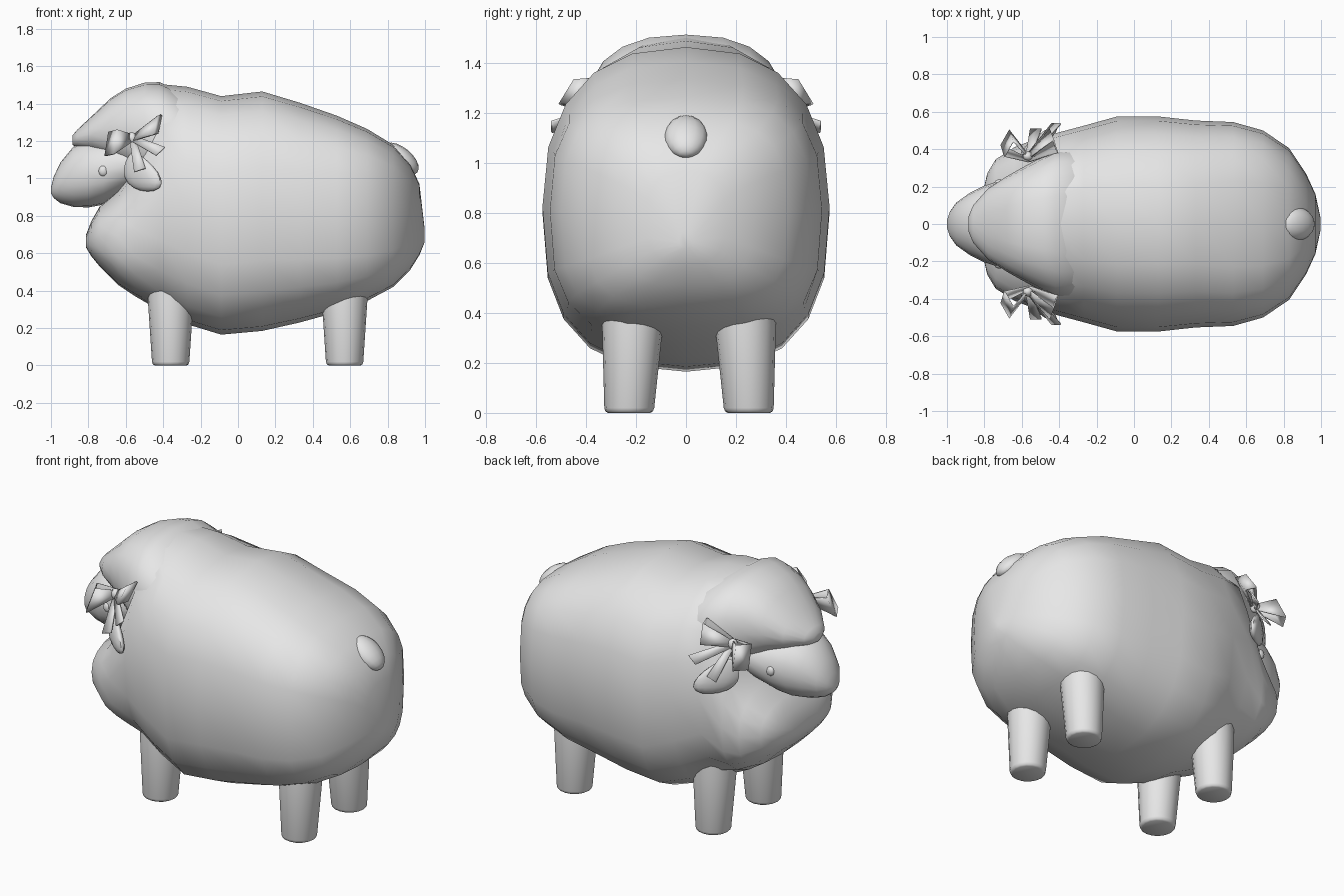
import bpy
import bmesh
import math
from mathutils import Vector

cube = bpy.data.objects.get("Cube")
if cube:
    bpy.data.objects.remove(cube, do_unlink=True)

grey = bpy.data.materials.new("light grey")
grey.use_nodes = True
grey.diffuse_color = (0.8, 0.8, 0.8, 1)
grey.node_tree.nodes["Principled BSDF"].inputs["Base Color"].default_value = (0.8, 0.8, 0.8, 1)


def finish(name, bm, mirrored=False, angle=60, thickness=0):
    bmesh.ops.recalc_face_normals(bm, faces=bm.faces)
    mesh = bpy.data.meshes.new(name)
    bm.to_mesh(mesh)
    bm.free()
    mesh.materials.append(grey)
    obj = bpy.data.objects.new(name, mesh)
    bpy.context.collection.objects.link(obj)
    bpy.ops.object.select_all(action="DESELECT")
    obj.select_set(True)
    bpy.context.view_layer.objects.active = obj
    bpy.ops.object.shade_smooth_by_angle(angle=math.radians(angle))
    if thickness:
        solid = obj.modifiers.new("Thickness", "SOLIDIFY")
        solid.thickness = thickness
        solid.offset = 0
    if mirrored:
        mirror = obj.modifiers.new("Mirror", "MIRROR")
        mirror.use_axis = (False, True, False)


def skin(rings):
    """Closed skin over a row of rings."""
    bm = bmesh.new()
    loops = [[bm.verts.new(p) for p in ring] for ring in rings]
    count = len(loops[0])
    for a, b in zip(loops, loops[1:]):
        for i in range(count):
            j = (i + 1) % count
            bm.faces.new((a[i], a[j], b[j], b[i]))
    bm.faces.new(loops[0])
    bm.faces.new(loops[-1])
    return bm


def section(x, low, high, half, power, belly, count=20):
    """Rounded-square cross-section along x, squarer below by the belly amount."""
    ring = []
    for i in range(count):
        t = math.tau * i / count
        c, s = math.cos(t), math.sin(t)
        p = power + belly if s < -0.01 else power
        y = math.copysign(abs(c) ** (2 / p), c) * half
        z = math.copysign(abs(s) ** (2 / p), s) * (high - low) / 2
        ring.append((x, y, (high + low) / 2 + z))
    return ring


def loft(name, stations, belly=0):
    finish(name, skin([section(*s, belly) for s in stations]))


# Woolly body: x, underside, back, half width, squareness
loft("woolly_body", [
    (-0.812, 0.63, 0.70, 0.15, 2.3),
    (-0.785, 0.585, 0.77, 0.27, 2.4),
    (-0.74, 0.53, 0.85, 0.345, 2.5),
    (-0.64, 0.43, 0.94, 0.41, 2.5),
    (-0.55, 0.37, 1.10, 0.445, 2.4),
    (-0.42, 0.295, 1.505, 0.485, 2.15),
    (-0.27, 0.22, 1.49, 0.525, 2.3),
    (-0.09, 0.165, 1.44, 0.575, 2.4),
    (0.13, 0.185, 1.465, 0.575, 2.4),
    (0.33, 0.23, 1.405, 0.553, 2.5),
    (0.53, 0.285, 1.335, 0.545, 2.7),
    (0.69, 0.345, 1.265, 0.50, 2.9),
    (0.83, 0.42, 1.18, 0.405, 3.0),
    (0.92, 0.51, 1.08, 0.27, 2.8),
    (0.97, 0.59, 0.97, 0.16, 2.5),
    (0.998, 0.66, 0.73, 0.03, 2),
], 0.25)

# Wool cap over the head, sinking into the body
loft("wool_cap", [
    (-0.885, 1.18, 1.23, 0.04, 2),
    (-0.86, 1.165, 1.26, 0.10, 2),
    (-0.78, 1.135, 1.335, 0.19, 2.1),
    (-0.68, 1.09, 1.43, 0.255, 2.3),
    (-0.60, 1.04, 1.48, 0.30, 2.4),
    (-0.50, 0.96, 1.512, 0.355, 2.4),
    (-0.42, 0.92, 1.515, 0.395, 2.4),
    (-0.30, 0.92, 1.46, 0.40, 2.4),
    (-0.20, 0.92, 1.38, 0.38, 2.4),
])

# Face and muzzle
loft("face", [
    (-1.0, 0.92, 0.95, 0.02, 2),
    (-0.985, 0.895, 1.01, 0.065, 2),
    (-0.95, 0.868, 1.085, 0.115, 2),
    (-0.88, 0.848, 1.17, 0.165, 2.1),
    (-0.80, 0.845, 1.21, 0.205, 2.2),
    (-0.72, 0.86, 1.22, 0.23, 2.2),
    (-0.60, 0.92, 1.22, 0.26, 2.2),
    (-0.50, 0.97, 1.22, 0.27, 2.2),
])


def ellipsoid(name, centre, axes, radii, mirrored=False, taper=0):
    """Sphere stretched along three axes, tapered toward its local +z end."""
    bm = bmesh.new()
    bmesh.ops.create_uvsphere(bm, u_segments=14, v_segments=10, radius=1)
    axes = [Vector(a).normalized() * r for a, r in zip(axes, radii)]
    for v in bm.verts:
        k = 1 - taper * v.co.z
        v.co = Vector(centre) + axes[0] * v.co.x * k + axes[1] * v.co.y * k + axes[2] * v.co.z
    finish(name, bm, mirrored)


ellipsoid("tail", (0.87, 0, 1.105), [(0, 1, 0), (0.64, 0, 0.77), (-0.77, 0, 0.64)], (0.088, 0.06, 0.115))
ellipsoid("eyes", (-0.72, -0.22, 1.04), [(1, 0, 0), (0, 1, 0), (0, 0, 1)], (0.026, 0.018, 0.029), True)
ellipsoid("ears", (-0.52, -0.43, 1.035), [(0.75, -0.62, 0), (0.62, 0.7, -0.2), (-0.35, 0.3, 1)],
          (0.115, 0.03, 0.115), True, 0.4)


# Legs: tapered posts with a softened foot edge, leaning in toward the top
def leg(name, x, side):
    rings = []
    for z, r in ((0, 0.085), (0.006, 0.095), (0.02, 0.1), (0.35, 0.122), (0.45, 0.122)):
        y = 0.012 + side * (0.24 - 0.04 * z)
        rings.append([(x + r * math.cos(math.tau * i / 16),
                       y + r * math.sin(math.tau * i / 16), z) for i in range(16)])
    finish(name, skin(rings), angle=50)


for side, label in ((-1, "near"), (1, "far")):
    leg("front_leg_" + label, -0.36, side)
    leg("hind_leg_" + label, 0.57, side)

# Ribbon bows
KNOT = Vector((-0.565, -0.352, 1.215))


def ribbon(name, strips):
    """Strips of edge pairs, each pair being a centre offset and a half-width vector."""
    bm = bmesh.new()
    for strip in strips:
        rows = [[bm.verts.new(KNOT + Vector(c) + Vector(w) * s) for s in (-1, 1)] for c, w in strip]
        for a, b in zip(rows, rows[1:]):
            bm.faces.new((a[0], a[1], b[1], b[0]))
    finish(name, bm, True, 30, 0.009)


def bow_loop(inner, outer, half):
    root = tuple(0.3 * h for h in half)
    return [((0, 0.01, 0), root), (inner, half), (outer, half), ((0, -0.01, 0), root)]


ribbon("bow_loops", [
    bow_loop((-0.135, -0.04, -0.03), (-0.09, -0.12, -0.02), (0.01, 0.03, 0.065)),
    bow_loop((0.145, -0.06, 0.075), (0.125, -0.125, 0.07), (0.01, 0.03, 0.05)),
])
ribbon("bow_tails", [
    [((0, -0.01, 0), (0.012, 0, 0.012)), ((0.15, -0.185, -0.07), (0.024, 0, 0.022))],
    [((0, -0.01, 0), (0.014, 0, 0.008)), ((0.04, -0.155, -0.17), (0.03, 0, 0.01))],
])
ellipsoid("bow_knots", KNOT + Vector((0, -0.01, 0)), [(1, 0, 0.4), (0, 1, 0), (-0.4, 0, 1)],
          (0.028, 0.026, 0.033), True)
